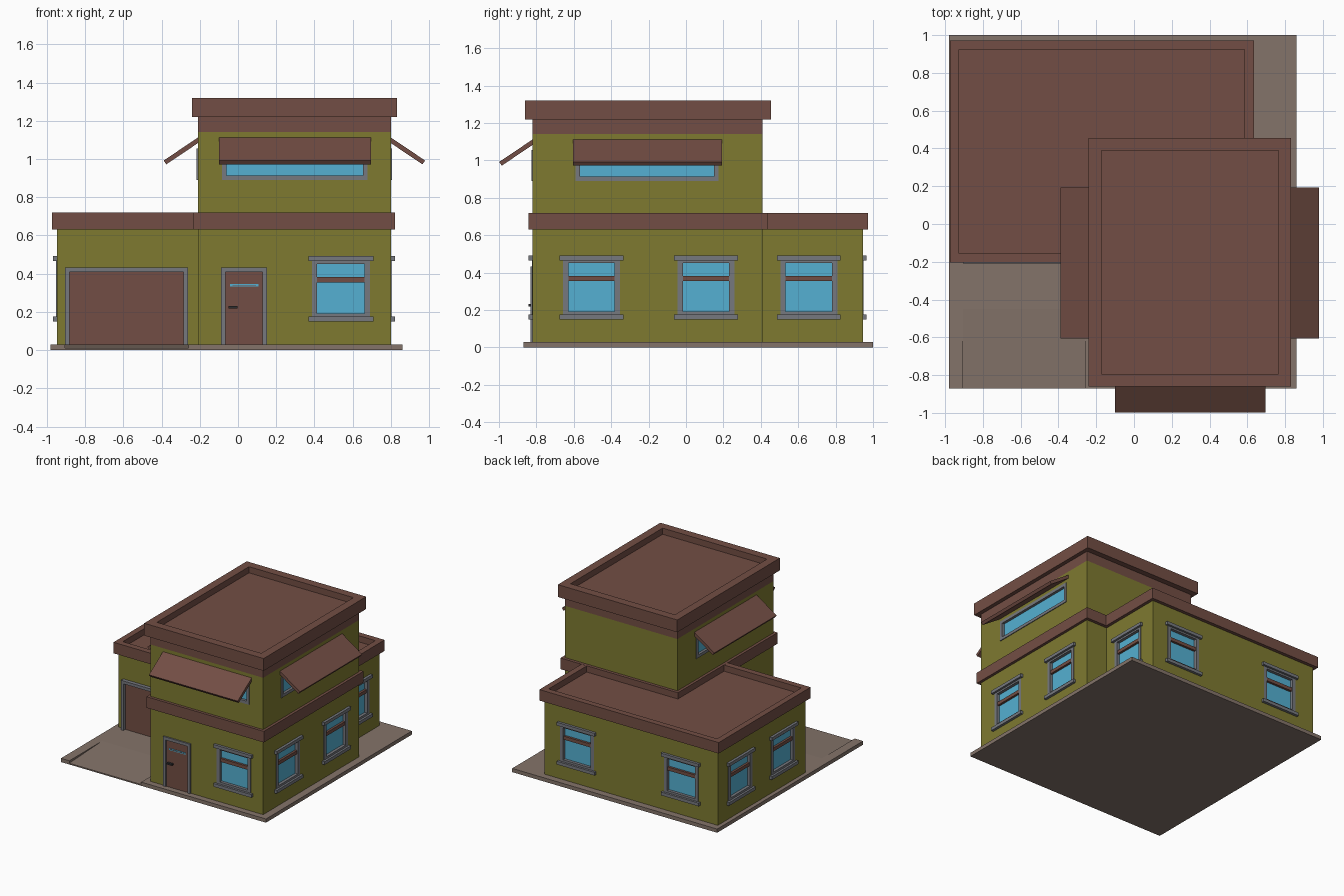
import bpy, bmesh

if "Cube" in bpy.data.objects:
    bpy.data.objects.remove(bpy.data.objects["Cube"])

def material(name, rgb):
    m = bpy.data.materials.new(name)
    m.diffuse_color = (*rgb, 1)
    m.use_nodes = True
    m.node_tree.nodes["Principled BSDF"].inputs["Base Color"].default_value = m.diffuse_color
    return m

OLIVE = material("olive wall", (0.209, 0.195, 0.030))
BROWN = material("brown trim", (0.171, 0.076, 0.058))
STONE = material("stone paving", (0.231, 0.174, 0.144))
GLASS = material("blue glass", (0.089, 0.434, 0.644))
GREY = material("grey frame", (0.181, 0.188, 0.209))
DARK = material("dark metal", (0.027, 0.027, 0.030))

def finish(bm, name, mat=None):
    bmesh.ops.recalc_face_normals(bm, faces=bm.faces)
    me = bpy.data.meshes.new(name)
    bm.to_mesh(me)
    bm.free()
    if mat:
        me.materials.append(mat)
    ob = bpy.data.objects.new(name, me)
    bpy.context.collection.objects.link(ob)
    return ob

def add_box(bm, x0, x1, y0, y1, z0, z1):
    verts = bmesh.ops.create_cube(bm, size=1)["verts"]
    for v in verts:
        v.co.x = x1 if v.co.x > 0 else x0
        v.co.y = y1 if v.co.y > 0 else y0
        v.co.z = z1 if v.co.z > 0 else z0

def boxes(name, mat, *dims):
    bm = bmesh.new()
    for d in dims:
        add_box(bm, *d)
    return finish(bm, name, mat)

def prism(name, mat, loop_a, loop_b):
    """Solid between two matching outlines."""
    bm = bmesh.new()
    a = [bm.verts.new(p) for p in loop_a]
    b = [bm.verts.new(p) for p in loop_b]
    bm.faces.new(a)
    bm.faces.new(b)
    for i in range(len(a)):
        j = (i + 1) % len(a)
        bm.faces.new((a[i], a[j], b[j], b[i]))
    return finish(bm, name, mat)

def roof_tray(name, dims, lip, depth):
    """Flat roof with a raised rim."""
    bm = bmesh.new()
    add_box(bm, *dims)
    bm.normal_update()
    top = max(bm.faces, key=lambda f: f.calc_center_median().z)
    bmesh.ops.inset_region(bm, faces=[top], thickness=lip)
    floor = bmesh.ops.extrude_face_region(bm, geom=[top])["geom"]
    bmesh.ops.translate(bm, vec=(0, 0, -depth),
                        verts=[g for g in floor if isinstance(g, bmesh.types.BMVert)])
    if top.is_valid:
        bmesh.ops.delete(bm, geom=[top], context='FACES_ONLY')
    return finish(bm, name, BROWN)

def cut(ob, cutter):
    cutter.hide_render = True
    cutter.hide_viewport = True
    mod = ob.modifiers.new("cut", 'BOOLEAN')
    mod.operation = 'DIFFERENCE'
    mod.solver = 'EXACT'
    mod.object = cutter

def point(wall, u, d, z):
    """Wall = (side, position); u runs along it, d points out of it."""
    side, pos = wall
    return {"front": (u, pos - d, z), "back": (u, pos + d, z),
            "right": (pos + d, u, z), "left": (pos - d, u, z)}[side]

def on_wall(wall, u0, u1, z0, z1, d0, d1):
    a, b = point(wall, u0, d0, z0), point(wall, u1, d1, z1)
    return [f(a[i], b[i]) for i in range(3) for f in (min, max)]

def ring(wall, u0, u1, z0, z1, w, d0, d1, sill=True):
    out = [on_wall(wall, u0, u0 + w, z0, z1, d0, d1),
           on_wall(wall, u1 - w, u1, z0, z1, d0, d1),
           on_wall(wall, u0 + w, u1 - w, z1 - w, z1, d0, d1)]
    if sill:
        out.append(on_wall(wall, u0 + w, u1 - w, z0, z0 + w, d0, d1))
    return out

openings = []

def window(wall, c):
    """Ground floor window with lintel, sill and crossbar."""
    z0, z1, h = 0.165, 0.48, 0.152
    openings.append(on_wall(wall, c - h, c + h, z0, z1, -0.03, 0.05))
    frame = ring(wall, c - h, c + h, z0, z1, 0.028, -0.03, 0.004)
    for a, b in ((0.15, 0.176), (0.466, 0.492)):
        frame.append(on_wall(wall, c - 0.17, c + 0.17, a, b, -0.01, 0.021))
    boxes("window_frame", GREY, *frame)
    boxes("window_glass", GLASS, on_wall(wall, c - 0.13, c + 0.13, 0.18, 0.465, -0.03, -0.02))
    boxes("window_crossbar", BROWN, on_wall(wall, c - 0.124, c + 0.124, 0.355, 0.383, -0.025, -0.002))

def awning_window(wall, u0, u1):
    """Wide upper window under a sloping awning."""
    a, b = u0 + 0.015, u1 - 0.02
    openings.append(on_wall(wall, a, b, 0.89, 1.055, -0.03, 0.05))
    boxes("upper_window_frame", GREY, *ring(wall, a, b, 0.89, 1.055, 0.024, -0.03, 0.006))
    boxes("upper_window_glass", GLASS, on_wall(wall, a + 0.02, b - 0.02, 0.91, 1.035, -0.03, -0.015))
    profile = [(0, 1.112), (0.179, 0.992), (0.165, 0.972), (0, 1.083)]
    prism("awning", BROWN, [point(wall, u0, d, z) for d, z in profile],
          [point(wall, u1, d, z) for d, z in profile])

# Ground slab with a sloping driveway
slab = boxes("ground_slab", STONE, (-0.98, 0.86, -0.87, 1.0, 0, 0.03))
wedge = [(-0.45, 0.03), (-0.90, 0.009), (-0.90, 0.06), (-0.45, 0.06)]
cut(slab, prism("driveway_cutter", None, [(-0.905, y, z) for y, z in wedge],
                [(-0.26, y, z) for y, z in wedge]))

# Wall blocks
tower = boxes("tower_walls", OLIVE, (-0.21, 0.80, -0.82, 0.41, 0.03, 1.14))
wing = boxes("wing_walls", OLIVE, (-0.947, 0.61, -0.18, 0.945, 0.03, 0.64))

# Roofs and bands
boxes("tower_top_band", BROWN, (-0.21, 0.80, -0.82, 0.41, 1.14, 1.23))
boxes("tower_middle_band", BROWN, (-0.232, 0.822, -0.843, 0.435, 0.63, 0.72))
roof_tray("tower_roof", (-0.24, 0.832, -0.86, 0.455, 1.22, 1.32), 0.095, 0.05)
roof_tray("wing_roof", (-0.974, 0.635, -0.205, 0.972, 0.63, 0.719), 0.069, 0.05)

# Windows
FRONT, RIGHT, LEFT = ("front", -0.82), ("right", 0.80), ("left", -0.21)
window(FRONT, 0.538)
for c in (-0.505, 0.107):
    window(RIGHT, c)
window(("right", 0.61), 0.657)
for c in (0.315, -0.62):
    window(("back", 0.945), c)
for c in (0.66, 0.11):
    window(("left", -0.947), c)
awning_window(FRONT, -0.10, 0.697)
awning_window(RIGHT, -0.605, 0.193)
awning_window(LEFT, -0.605, 0.193)

# Front door
boxes("door_frame", GREY, *ring(FRONT, -0.09, 0.152, 0.03, 0.432, 0.024, -0.01, 0.012, False))
boxes("front_door", BROWN, on_wall(FRONT, -0.066, 0.128, 0.03, 0.408, -0.01, 0.003))
boxes("door_glass", GLASS, on_wall(FRONT, -0.042, 0.107, 0.332, 0.347, 0, 0.006))
boxes("door_glass_bar", BROWN, on_wall(FRONT, -0.03, 0.095, 0.338, 0.341, 0, 0.008))
boxes("door_handle", DARK, on_wall(FRONT, -0.05, -0.003, 0.219, 0.232, 0, 0.022))

# Garage door
GARAGE = ("front", -0.18)
boxes("garage_frame", GREY, *ring(GARAGE, -0.905, -0.262, 0.03, 0.432, 0.024, -0.01, 0.03, False))
boxes("garage_door", BROWN, on_wall(GARAGE, -0.881, -0.286, 0.03, 0.408, -0.01, 0.006))

# Window recesses cut into the walls
cutter = boxes("opening_cutter", None, *openings)
for block in (tower, wing):
    cut(block, cutter)
